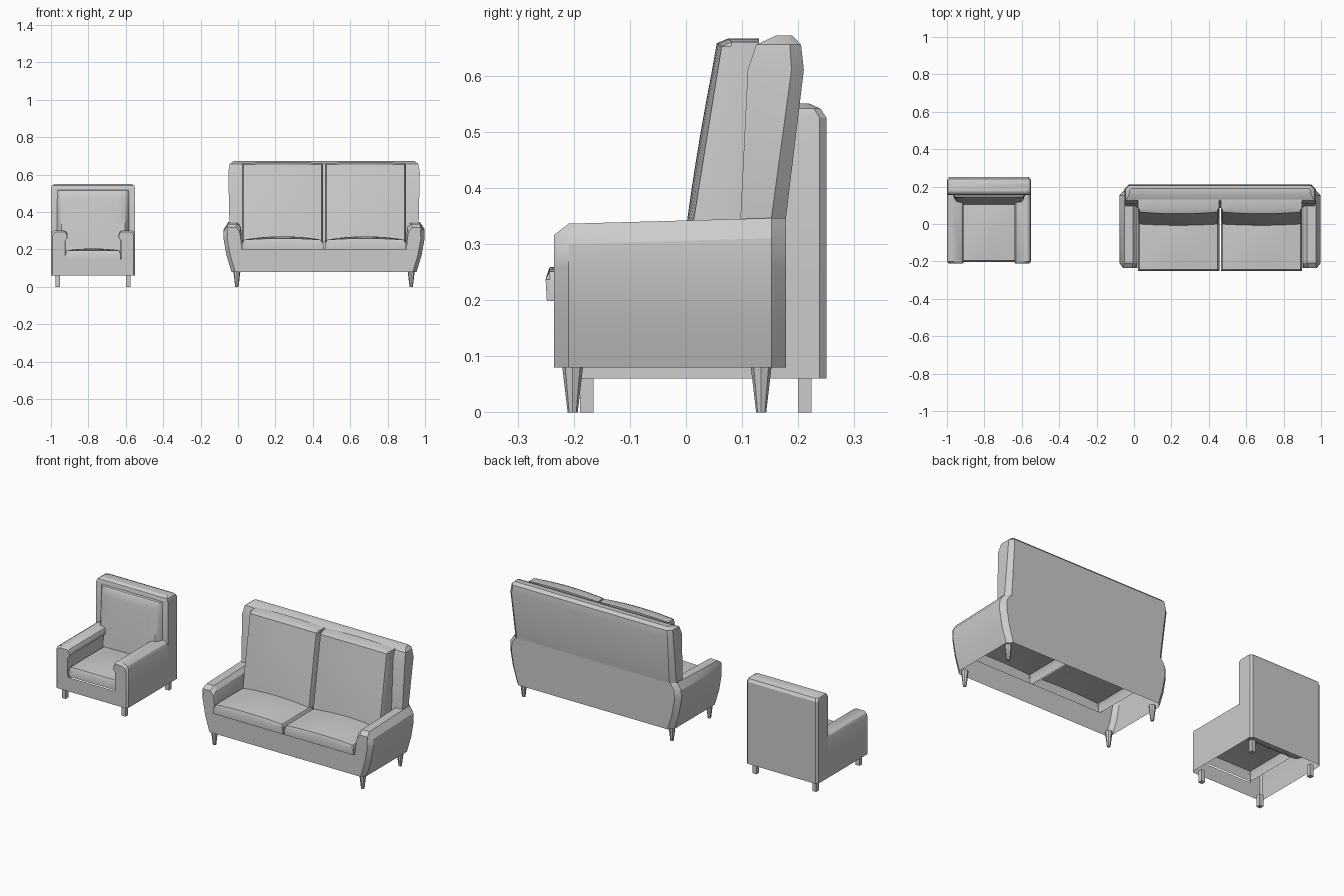
import bpy, bmesh, math

cube = bpy.data.objects.get("Cube")
if cube:
    bpy.data.objects.remove(cube, do_unlink=True)

fabric = bpy.data.materials.new("light_grey")
fabric.use_nodes = True
GREY = (0.6, 0.6, 0.6, 1)
fabric.diffuse_color = GREY
fabric.node_tree.nodes["Principled BSDF"].inputs["Base Color"].default_value = GREY


def finish(name, bm, cx, angle=30):
    """Turn a bmesh into a shaded object placed at x = cx."""
    bmesh.ops.remove_doubles(bm, verts=bm.verts, dist=0.0002)
    bmesh.ops.recalc_face_normals(bm, faces=bm.faces)
    me = bpy.data.meshes.new(name)
    bm.to_mesh(me)
    bm.free()
    me.materials.append(fabric)
    ob = bpy.data.objects.new(name, me)
    ob.location.x = cx
    bpy.context.collection.objects.link(ob)
    bpy.ops.object.select_all(action='DESELECT')
    bpy.context.view_layer.objects.active = ob
    ob.select_set(True)
    bpy.ops.object.shade_smooth_by_angle(angle=math.radians(angle))


def loft(name, rings, cx, closed=False, cap=None, skip=None):
    """Bridge rings of points; cap one ring, leave one strip open."""
    bm = bmesh.new()
    rows = [[bm.verts.new(p) for p in ring] for ring in rings]
    n = len(rings[0])
    for a, b in zip(rows, rows[1:]):
        for i in range(n if closed else n - 1):
            if i != skip:
                j = (i + 1) % n
                bm.faces.new((a[i], a[j], b[j], b[i]))
    if cap is not None:
        bm.faces.new(rows[cap])
    finish(name, bm, cx)


def body(name, half, cx, y_front, y_back, inset, drop):
    """Arms and front rail: a U profile run front to back, open below."""
    def ring(y, d, dz):
        top = max(z for x, z in half)
        pts = []
        for i, (x, z) in enumerate(half):
            rail = i == len(half) - 1
            upper = z > top - 0.06
            px = x if rail else (x - d if i < len(half) // 2 else x + d * 0.3)
            pz = z - (d + dz if upper else 0)
            pts.append((px, y, pz))
        return pts + [(-x, yy, z) for x, yy, z in reversed(pts)]
    loft(name, [ring(y_front, inset, drop), ring(y_front + inset * 1.3, 0, drop),
                ring(y_back, 0, 0)], cx, cap=0, skip=len(half) - 1)


def back_ring(z, w, yf, yb, c):
    """Rectangular section with chamfered rear corners."""
    pts = [(w, yf, z), (w, yb - c, z), (w - c, yb, z)]
    return pts + [(-x, y, zz) for x, y, zz in reversed(pts)]


def pillow(name, place, cx, steps=8, edge=0.04):
    """Cushion with a rounded rim; place(u, v, h) gives each point."""
    inner = [-1 + edge + 2 * (1 - edge) * i / steps for i in range(steps)]
    stops = [(-1, 0), (-1, 0.75), (-1 + edge, 1)]
    stops += [(t, 1) for t in inner[1:] if t < 1 - edge]
    stops += [(1 - edge, 1), (1, 0.75), (1, 0)]
    bm = bmesh.new()
    grid = [[bm.verts.new(place(u, v, min(hu, hv))) for v, hv in stops]
            for u, hu in stops]
    for a, b in zip(grid, grid[1:]):
        for i in range(len(stops) - 1):
            bm.faces.new((a[i], b[i], b[i + 1], a[i + 1]))
    bmesh.ops.dissolve_degenerate(bm, dist=0.0002, edges=bm.edges)
    finish(name, bm, cx, 35)


def legs(prefix, cx, dx, ys, height, r_top, r_low, sides):
    for side, sx in (("left", 1), ("right", -1)):
        for end, y in zip(("front", "back"), ys):
            bm = bmesh.new()
            bmesh.ops.create_cone(bm, cap_ends=True, segments=sides,
                                  radius1=r_low, radius2=r_top, depth=height)
            for v in bm.verts:
                x0, y0 = v.co.x, v.co.y
                if sides == 4:   # turn square legs to line up with the seat
                    x0, y0 = (x0 - y0) * math.sqrt(0.5), (x0 + y0) * math.sqrt(0.5)
                v.co = (x0 + sx * dx, y0 + y, v.co.z + height / 2)
            finish(f"{prefix}_{end}_{side}_leg", bm, cx)


def bulge(u, v):
    return (1 - u * u) * (1 - v * v)


# ---- Armchair ----
CHAIR = -0.775
arm = [(0.225, 0.06), (0.225, 0.28), (0.218, 0.294), (0.205, 0.302), (0.158, 0.302),
       (0.143, 0.296), (0.136, 0.28), (0.136, 0.265), (0.148, 0.255), (0.148, 0.14)]
body("armchair_arms_and_rail", arm, CHAIR, -0.21, 0.155, 0.008, 0)
loft("armchair_rear_wall", [back_ring(z, 0.225, 0.155, 0.25, 0.012)
                            for z in (0.06, 0.25)], CHAIR)
loft("armchair_back", [back_ring(0.25, 0.225, 0.155, 0.25, 0.012),
                       back_ring(0.525, 0.225, 0.155, 0.25, 0.012),
                       back_ring(0.541, 0.22, 0.16, 0.24, 0.012),
                       back_ring(0.55, 0.205, 0.175, 0.22, 0.012)],
     CHAIR, closed=True, cap=-1)
pillow("armchair_seat_cushion",
       lambda u, v, h: (0.147 * u, -0.035 + 0.167 * v,
                        0.14 + 0.053 * h + (0.012 * bulge(u, v) if h == 1 else 0)), CHAIR)


def chair_back_cushion(u, v, h):
    # face leans back, sides taper forward
    z = 0.33 + 0.19 * v
    face = 0.12 + 0.02 * v - 0.004 * bulge(u, v)
    return ((0.195 - 0.018 * h) * u, 0.16 + (face - 0.16) * h, z - (0.006 * h if v > 0.9 else 0))


pillow("armchair_back_cushion", chair_back_cushion, CHAIR)
legs("armchair", CHAIR, 0.188, (-0.177, 0.212), 0.066, 0.017, 0.017, 4)

# ---- Two-seat sofa ----
SOFA = 0.46
outer = [(0.495, 0.08), (0.522, 0.17), (0.538, 0.26), (0.536, 0.31), (0.512, 0.346)]
body("sofa_arms_and_rail", outer + [(0.465, 0.346), (0.446, 0.325), (0.44, 0.29), (0.44, 0.2)],
     SOFA, -0.235, 0.15, 0.02, 0.01)
loft("sofa_rear_wall", [back_ring(z, x, 0.15, 0.178, 0.026) for x, z in outer], SOFA)
loft("sofa_back", [back_ring(0.24, 0.5, 0.085, 0.165, 0.026),
                   back_ring(0.345, 0.506, 0.097, 0.178, 0.026),
                   back_ring(0.61, 0.512, 0.11, 0.21, 0.022),
                   back_ring(0.655, 0.505, 0.125, 0.205, 0.02),
                   back_ring(0.671, 0.485, 0.16, 0.19, 0.01)],
     SOFA, closed=True, cap=-1)
for side, s in (("left", 1), ("right", -1)):
    def seat(u, v, h):
        return (s * 0.2215 + 0.2175 * u, -0.055 + 0.193 * v - (0.003 * h if v < -0.9 else 0),
                0.198 + 0.052 * h + (0.02 * bulge(u, v * 0.8) if h == 1 else 0))

    def rest(u, v, h):
        z = 0.45 + 0.21 * v
        face = 0.016 + 0.16 * (z - 0.35) - 0.014 * bulge(u, v * 0.6)
        base = 0.11 + 0.02 * v
        return (s * 0.2215 + 0.2165 * u, base + (face - base) * h,
                z + (0.006 * (1 - u * u) if v > 0.9 else 0))

    pillow(f"sofa_{side}_seat_cushion", seat, SOFA)
    pillow(f"sofa_{side}_back_cushion", rest, SOFA)
legs("sofa", SOFA, 0.466, (-0.202, 0.134), 0.085, 0.019, 0.009, 8)
